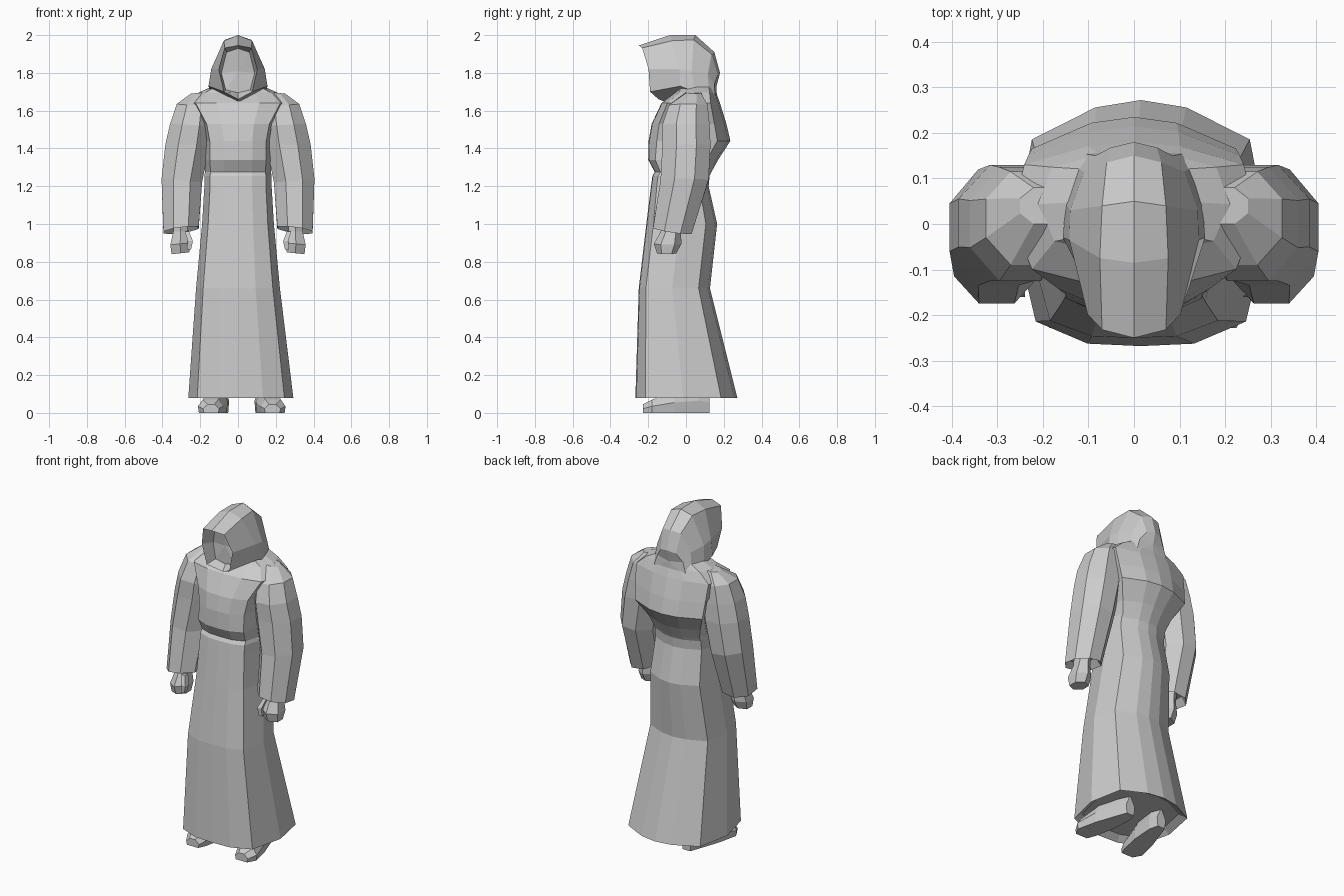
import bpy, bmesh
from math import sin, cos, pi


def loft(name, rings, mirror=False, shift=0.0):
    """Skin a list of equal-length point rings and close both ends."""
    bm = bmesh.new()
    vs = [[bm.verts.new(p) for p in r] for r in rings]
    n = len(rings[0])
    for a, b in zip(vs, vs[1:]):
        for i in range(n):
            j = (i + 1) % n
            bm.faces.new((a[i], a[j], b[j], b[i]))
    # end caps as fans around their centres
    for r in (vs[0], vs[-1]):
        c = bm.verts.new(sum((v.co for v in r), r[0].co * 0) / n)
        for i in range(n):
            bm.faces.new((c, r[i], r[(i + 1) % n]))
    bmesh.ops.recalc_face_normals(bm, faces=bm.faces)
    me = bpy.data.meshes.new(name)
    bm.to_mesh(me)
    bm.free()
    ob = bpy.data.objects.new(name, me)
    bpy.context.collection.objects.link(ob)
    ob.location.x = shift
    if mirror:
        ob.modifiers.new("mirror", 'MIRROR')
    return ob


def sym(half):
    """Full ring from a half profile that starts and ends on x = 0."""
    return half + [(-x, y, z) for x, y, z in half[-2:0:-1]]


def robe_ring(z, w, yf, yb, dx=0.0, wb=None):
    """Twelve-sided ring; wb is the width of the back half if it differs."""
    d, wb = yb - yf, wb or w
    half = [(0, yf, z), (.42 * w, yf + .01 * d, z), (.83 * w, yf + .1 * d, z),
            (w, yf + .47 * d, z), (.86 * wb, yb - .16 * d, z),
            (.36 * wb, yb - .03 * d, z), (0, yb, z)]
    return [(x + dx, y, zz) for x, y, zz in sym(half)]


def oval(x0, x1, y0, y1, zi, zo, tilt=0.0, n=8):
    """Oval ring in a tilted near-horizontal plane: zi inner height, zo outer."""
    pts = []
    for i in range(n):
        a = 2 * pi * (i + .5) / n
        c, s = cos(a) * 1.08, sin(a) * 1.08
        pts.append(((x0 + x1) / 2 + c * (x1 - x0) / 2,
                    (y0 + y1) / 2 + s * (y1 - y0) / 2,
                    (zi + zo) / 2 + c * (zo - zi) / 2 - s * tilt))
    return pts


# Robe: skirt, tucked waist, chest overhang, shoulders (z, half width, front, back, x shift, back width)
robe = [(.11, .24, -.23, .22, .015), (.08, .278, -.268, .272, .015),
        (.66, .222, -.25, .127), (1.0, .19, -.21, .165),
        (1.2, .178, -.185, .12), (1.255, .178, -.178, .125),
        (1.275, .175, -.165, .135), (1.34, .18, -.2, .17, 0, .2),
        (1.44, .18, -.198, .235, 0, .26), (1.53, .20, -.182, .214, 0, .27),
        (1.64, .27, -.13, .18, 0, .28), (1.695, .21, -.06, .16, 0, .21),
        (1.74, .11, -.04, .15)]
loft("robe", [robe_ring(*r) for r in robe])

# Hood: recessed face, opening rim, then sections towards the back
hood = [
    [(0, -.14, 1.93), (.06, -.13, 1.91), (.088, -.11, 1.80), (.065, -.12, 1.71), (0, -.12, 1.695)],
    [(0, -.25, 1.945), (.07, -.232, 1.932), (.102, -.198, 1.82), (.075, -.19, 1.70), (0, -.145, 1.66)],
    [(0, -.085, 2.0), (.075, -.075, 1.97), (.142, -.035, 1.82), (.156, -.03, 1.73), (0, -.09, 1.64)],
    [(0, .05, 2.0), (.07, .04, 1.975), (.14, .03, 1.81), (.15, .045, 1.70), (0, .05, 1.65)],
    [(0, .15, 1.91), (.06, .135, 1.90), (.11, .115, 1.79), (.13, .125, 1.67), (0, .13, 1.64)],
    [(0, .18, 1.80), (.05, .168, 1.79), (.085, .15, 1.74), (.11, .155, 1.66), (0, .165, 1.64)],
]
loft("hood", [sym(h) for h in hood])

# Sleeves, rounded at the shoulder and wide at the cuff, with a recessed end
loft("sleeves", [oval(*r) for r in [
    (.15, .25, .0, .08, 1.70, 1.69),
    (.14, .325, -.09, .115, 1.62, 1.635),
    (.14, .36, -.125, .125, 1.52, 1.53),
    (.15, .385, -.125, .13, 1.42, 1.42),
    (.19, .405, -.135, .12, 1.22, 1.24),
    (.208, .395, -.175, .03, .98, .955, .015),
    (.24, .37, -.14, 0, 1.02, 1.0)]], mirror=True)

# Fists and thumbs
loft("hands", [oval(*r, n=6) for r in [
    (.265, .345, -.12, -.02, 1.03, 1.03),
    (.265, .345, -.13, -.03, .96, .96),
    (.25, .362, -.165, -.03, .90, .89),
    (.255, .355, -.15, -.055, .85, .84)]], mirror=True)
loft("thumbs", [oval(*r, n=4) for r in [
    (.255, .285, -.14, -.10, .96, .96),
    (.235, .27, -.165, -.12, .91, .91),
    (.245, .275, -.16, -.13, .865, .865)]], mirror=True)

# Feet turned slightly outwards: (y, sole inner x, sole outer x, top height)
feet = [(.125, .085, .135, .11), (.07, .072, .155, .13), (-.06, .08, .20, .11),
        (-.18, .105, .227, .07), (-.228, .125, .20, .045)]
loft("feet", [[(a, y, 0), (b, y, 0), (b + .005, y, h * .5), (b - .02, y, h),
               (a + .02, y, h), (a - .005, y, h * .5)] for y, a, b, h in feet],
     mirror=True, shift=.02)
